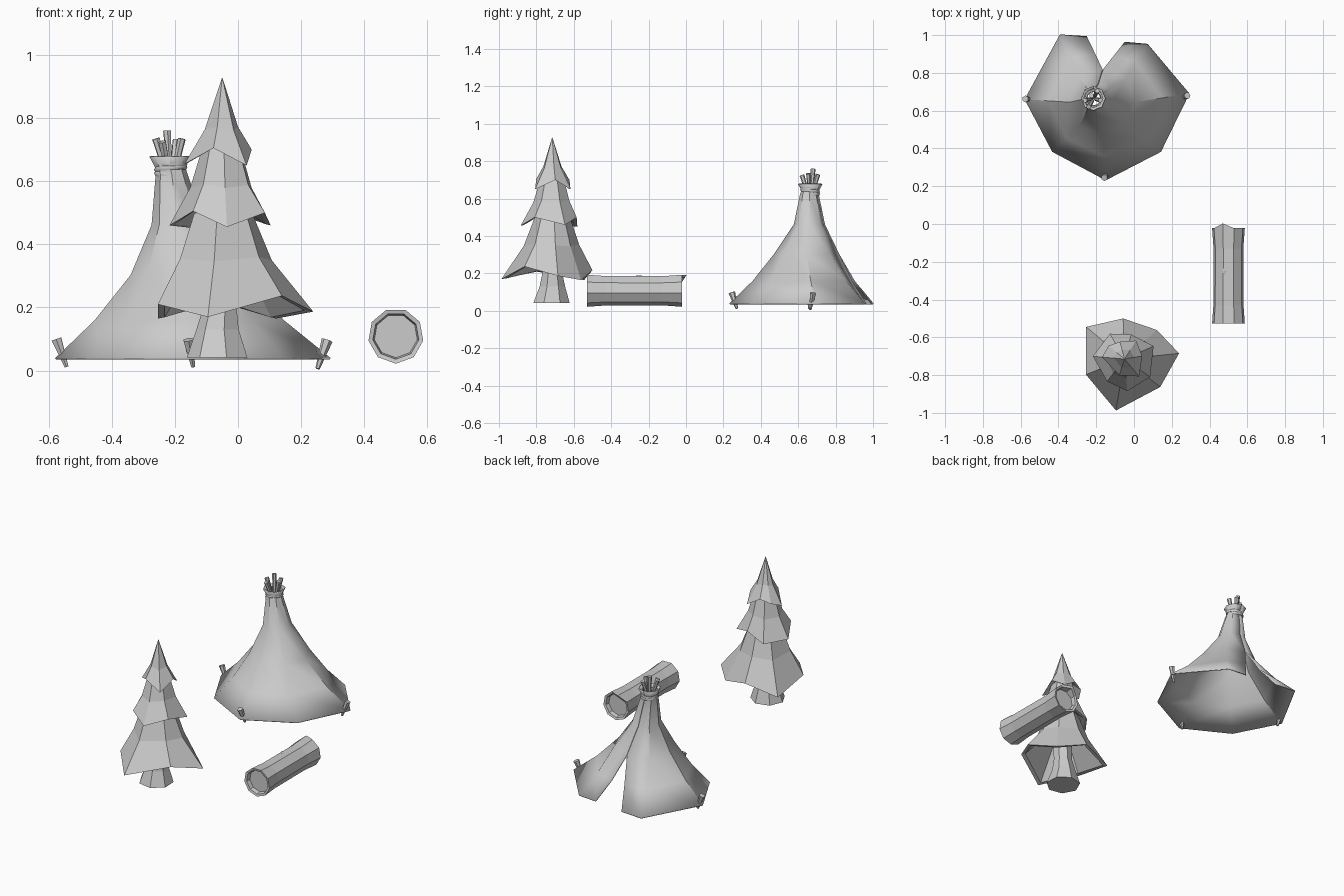
import bpy, math
from math import radians, cos, sin
from mathutils import Vector

if "Cube" in bpy.data.objects:
    bpy.data.objects.remove(bpy.data.objects["Cube"])


def mesh_object(name, verts, faces):
    me = bpy.data.meshes.new(name)
    me.from_pydata(verts, [], faces)
    me.update()
    ob = bpy.data.objects.new(name, me)
    bpy.context.collection.objects.link(ob)
    return ob


def loft(name, rings, closed=True, cap_start=False, cap_end=False):
    """Skin quads between rings that have equal point counts."""
    n = len(rings[0])
    verts = [p for r in rings for p in r]
    faces = []
    for j in range(len(rings) - 1):
        for i in range(n if closed else n - 1):
            k = (i + 1) % n
            faces.append((j*n + i, j*n + k, (j+1)*n + k, (j+1)*n + i))
    if cap_start:
        faces.append(tuple(reversed(range(n))))
    if cap_end:
        faces.append(tuple(range((len(rings)-1)*n, len(rings)*n)))
    return mesh_object(name, verts, faces)


def smooth(ob, angle):
    bpy.ops.object.select_all(action='DESELECT')
    ob.select_set(True)
    bpy.context.view_layer.objects.active = ob
    bpy.ops.object.shade_smooth_by_angle(angle=radians(angle))


def stick(name, a, b, r1, r2, sides=6):
    """Tapered stick from a to b."""
    a, b = Vector(a), Vector(b)
    q = (b - a).to_track_quat('Z', 'Y')
    rings = [[c + q @ Vector((r*cos(2*math.pi*i/sides), r*sin(2*math.pi*i/sides), 0))
              for i in range(sides)] for c, r in ((a, r1), (b, r2))]
    return loft(name, rings, True, True, True)


def polar(cx, cy, z, r, angles):
    return [Vector((cx + r*cos(radians(a)), cy + r*sin(radians(a)), z)) for a in angles]


# Tent cloth: ground outline, then narrowing rings; the back seam is open below
outline = [(-.05, .96), (.07, .95), (.29, .69), (.14, .385), (-.15, .235),
           (-.43, .385), (-.575, .66), (-.39, 1.0), (-.25, .99)]
ang = [90, 45, 0, -45, -90, -135, -180, -225, -270]
base = [Vector((x, y, .035)) for x, y in outline]
fold = polar(-.165, .645, .30, .17, ang)
low = []
for b, f in zip(base, fold):
    p = b.lerp(f, .52)
    p.z = .155
    low.append(p)
rings = [base, low, fold, polar(-.19, .66, .46, .078, ang),
         polar(-.21, .66, .62, .045, ang), polar(-.215, .665, .645, .042, ang),
         polar(-.215, .665, .68, .06, ang)]
tent = loft("tent_cloth", rings, closed=False)
m = tent.modifiers.new("thickness", 'SOLIDIFY')
m.thickness = .006
smooth(tent, 40)

# Rope wound round the tent neck
for i, (z, tilt) in enumerate(((.622, 4), (.64, -5), (.658, 5))):
    bpy.ops.mesh.primitive_torus_add(
        major_segments=12, minor_segments=6, major_radius=.044, minor_radius=.009,
        location=(-.213, .664, z), rotation=(radians(tilt), radians(tilt), 0))
    bpy.context.object.name = f"tent_rope_{i+1}"
    smooth(bpy.context.object, 60)

# Poles sticking out of the top
tips = [(-.225, .68, .76), (-.26, .655, .735), (-.178, .655, .735),
        (-.24, .62, .725), (-.195, .705, .73)]
for i, t in enumerate(tips):
    foot = Vector((-.213, .664, .62)).lerp(Vector((t[0], t[1], .62)), .25)
    stick(f"tent_pole_{i+1}", foot, t, .009, .013)

# Ground pegs
pegs = [((-.543, .66, .012), (-.575, .662, .10)), ((-.142, .272, .012), (-.157, .245, .098)),
        ((.252, .665, .006), (.282, .68, .096))]
for i, (a, b) in enumerate(pegs):
    stick(f"tent_peg_{i+1}", a, b, .007, .018)

# Tree: three ragged seven-sided skirts, each hollow underneath
TX, TY = -.05, -.715


def skirt(name, angles, radii, heights, mid, top, under):
    def ring(rz):
        return polar(TX, TY, rz[1], rz[0], angles)
    rim = [Vector((TX + r*cos(radians(a)), TY + r*sin(radians(a)), z))
           for a, r, z in zip(angles, radii, heights)]
    middle = []
    for r, c in zip(rim, ring(mid)):
        p = c.lerp(r, .2)
        middle.append(p)
    axis = Vector((TX, TY, 0))
    inner = [axis + Vector(((p.x-TX)*.9, (p.y-TY)*.9, p.z + .004)) for p in rim]
    return loft(name, [ring(under), inner, rim, middle, ring(top)], True, False, top[0] > .01)


skirt("tree_lower_branches", [-99.5, -38, 6, 42, 92, 140, 202],
      [.276, .24, .29, .23, .215, .265, .22],
      [.17, .237, .187, .165, .217, .165, .21], (.125, .39), (.095, .50), (.06, .40))
skirt("tree_middle_branches", [-85, -35, 24, 75, 120, 175, 232],
      [.17, .165, .168, .135, .155, .168, .15],
      [.455, .50, .46, .50, .45, .46, .505], (.085, .61), (.062, .71), (.08, .51))
skirt("tree_top_branches", [-108, -50, 10, 58, 105, 140, 175],
      [.09, .12, .095, .115, .095, .11, .12],
      [.705, .65, .70, .65, .70, .68, .655], (.04, .79), (.001, .927), (.05, .72))

# Trunk with flared foot
seven = [-75 + i*360/7 for i in range(7)]
loft("tree_trunk", [polar(TX-.012, TY-.005, .042, .10, seven), polar(TX-.012, TY, .13, .07, seven),
                    polar(TX-.005, TY, .20, .055, seven), polar(TX, TY, .42, .055, seven)],
     True, True, True)

# Log: nine-sided, slight waist, recessed ends with a splinter at the back
nine = [30 + i*40 for i in range(9)]


def log_ring(y, r):
    return [Vector((.5 + r*cos(radians(a)), y, .11 + r*sin(radians(a)))) for a in nine]


sections = [log_ring(-.50, .069), log_ring(-.525, .074), log_ring(-.528, .088),
            log_ring(-.43, .081), log_ring(-.13, .080),
            log_ring(-.022, .088), log_ring(-.026, .074), log_ring(-.05, .069)]
sections[5][2].y = .003
sections[6][2].y = -.005
loft("log", sections, True, True, True)

# Small split on the log's top
mesh_object("log_split", [(.468, -.25, .186), (.48, -.272, .187), (.49, -.25, .187),
                          (.48, -.228, .187), (.48, -.25, .19), (.48, -.25, .17)],
            [(0, 1, 4), (1, 2, 4), (2, 3, 4), (3, 0, 4), (1, 0, 5), (2, 1, 5), (3, 2, 5), (0, 3, 5)])
